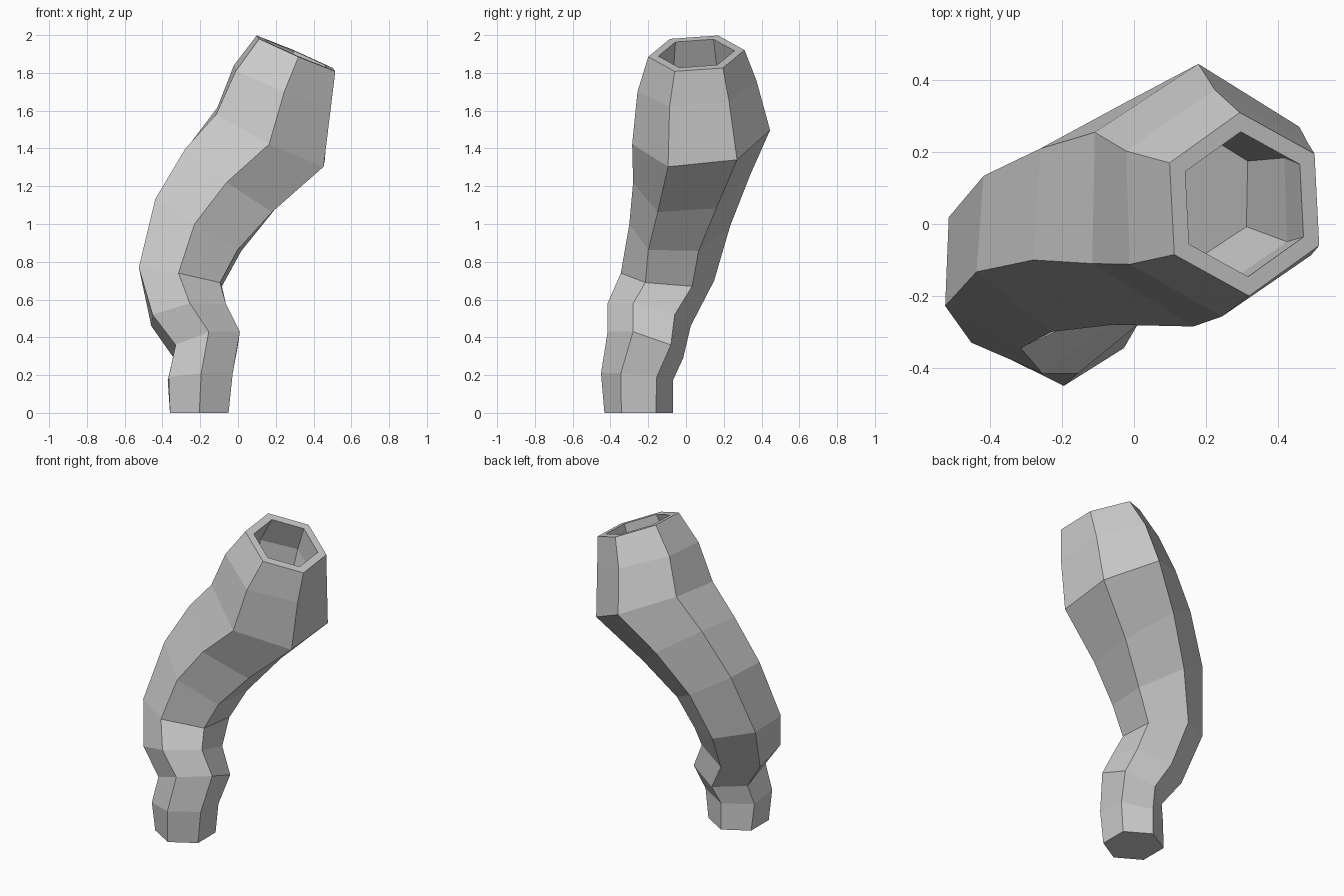
import bpy
import bmesh
from mathutils import Vector

default_cube = bpy.data.objects.get("Cube")
if default_cube:
    bpy.data.objects.remove(default_cube, do_unlink=True)

# One plain grey for the whole pipe
grey = bpy.data.materials.new("plain grey")
grey.use_nodes = True
grey.diffuse_color = (0.6, 0.6, 0.6, 1)
shader = next(n for n in grey.node_tree.nodes if n.type == "BSDF_PRINCIPLED")
shader.inputs["Base Color"].default_value = grey.diffuse_color

# Hexagonal sections from base to mouth: centre, front corner arm, side corner arm
SECTIONS = [
    ((-.205, -.25, 0), (0, -.182, 0), (.155, .09, 0)),
    ((-.2, -.26, .19), (.005, -.19, .02), (.167, .105, 0)),
    ((-.165, -.215, .36), (.01, -.2, .07), (.165, .135, 0)),
    ((-.262, -.195, .52), (.007, -.22, .06), (.19, .135, 0)),
    ((-.305, -.098, .72), (-.01, -.247, .02), (.22, .13, -.05)),
    ((-.21, -.033, .995), (-.02, -.267, .005), (.228, .1, -.137)),
    ((-.04, .03, 1.24), (-.02, -.31, -.02), (.24, .13, -.157)),
    ((.172, .08, 1.46), (-.007, -.365, -.037), (.288, .19, -.12)),
    ((.235, .058, 1.73), (.01, -.315, -.03), (.247, .17, -.08)),
    ((.307, .055, 1.903), (.013, -.255, -.018), (.195, .14, -.077)),
]


def add_ring(bm, section, scale=1.0):
    """Add the six corners of a section, scaled about its centre."""
    centre, front, side = (Vector(v) for v in section)
    arms = [front, front + side, side, -front, -front - side, -side]
    return [bm.verts.new(centre + arm * scale) for arm in arms]


def bridge(bm, lower, upper):
    """Join two neighbouring rings with flat side panels."""
    count = len(lower)
    for i in range(count):
        j = (i + 1) % count
        bm.faces.new((lower[i], lower[j], upper[j], upper[i]))


bm = bmesh.new()

# Outer wall, then over the flat rim and down into the hollow mouth
rings = [add_ring(bm, section) for section in SECTIONS]
for section, scale in zip(reversed(SECTIONS[-3:]), (.79, .74, .5)):
    rings.append(add_ring(bm, section, scale))
for lower, upper in zip(rings, rings[1:]):
    bridge(bm, lower, upper)

# Closed base and the floor of the hollow
bm.faces.new(rings[0])
bm.faces.new(rings[-1])
bmesh.ops.recalc_face_normals(bm, faces=bm.faces[:])

mesh = bpy.data.meshes.new("bent_pipe")
bm.to_mesh(mesh)
bm.free()
mesh.materials.append(grey)
pipe = bpy.data.objects.new("bent_pipe", mesh)
bpy.context.collection.objects.link(pipe)
